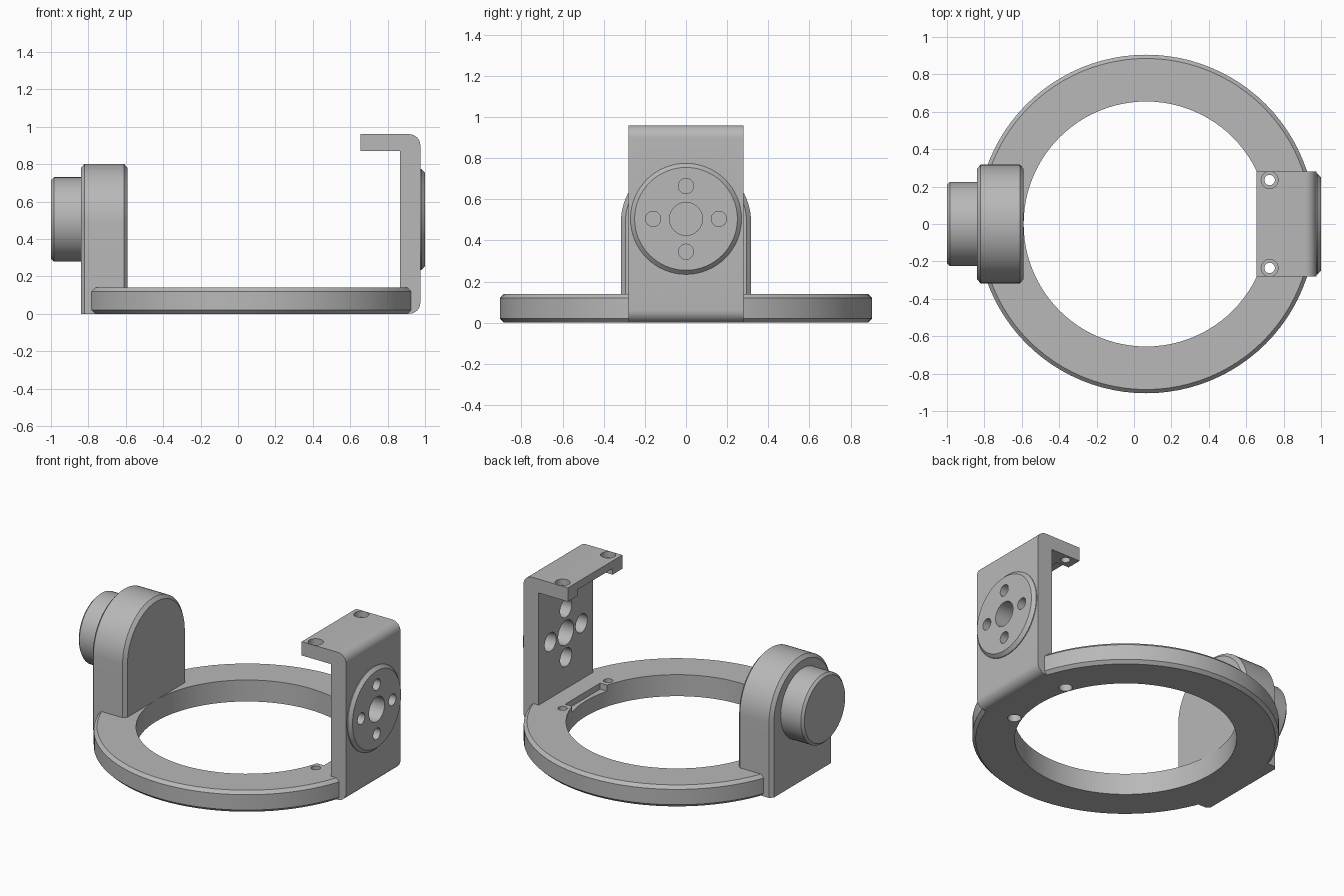
import bpy, bmesh
from math import sin, cos, pi, radians
from mathutils import Vector

old = bpy.data.objects.get("Cube")
if old:
    bpy.data.objects.remove(old, do_unlink=True)

grey = bpy.data.materials.new("plain grey")
grey.use_nodes = True
grey.diffuse_color = (0.48, 0.48, 0.48, 1)
grey.node_tree.nodes["Principled BSDF"].inputs["Base Color"].default_value = grey.diffuse_color

RING_X = 0.065   # ring centre
AXIS_Z = 0.505   # pivot axis height


def loft(name, loops):
    """Solid skinned through matching loops, capped at both ends."""
    bm = bmesh.new()
    rows = [[bm.verts.new(p) for p in loop] for loop in loops]
    n = len(rows[0])
    for a, b in zip(rows, rows[1:]):
        for i in range(n):
            j = (i + 1) % n
            bm.faces.new((a[i], a[j], b[j], b[i]))
    bm.faces.new(rows[0])
    bm.faces.new(rows[-1])
    bmesh.ops.recalc_face_normals(bm, faces=bm.faces)
    mesh = bpy.data.meshes.new(name)
    bm.to_mesh(mesh)
    bm.free()
    mesh.materials.append(grey)
    ob = bpy.data.objects.new(name, mesh)
    bpy.context.collection.objects.link(ob)
    return ob


def lathe(name, axis, centre, profile, sides=48):
    """Turned solid; profile is (radius, position along axis)."""
    loops = []
    for r, t in profile:
        loop = []
        for i in range(sides):
            a = 2 * pi * i / sides
            u, v = centre[0] + r * cos(a), centre[1] + r * sin(a)
            loop.append(Vector((t, u, v) if axis == "x" else (u, v, t)))
        loops.append(loop)
    return loft(name, loops)


def box(name, x, y, z):
    return loft(name, [[(x[0], y[0], h), (x[1], y[0], h), (x[1], y[1], h), (x[0], y[1], h)] for h in z])


def combine(ob, tool, operation="DIFFERENCE"):
    """Apply a boolean and discard its tool."""
    tool.hide_render = True
    mod = ob.modifiers.new("cut", "BOOLEAN")
    mod.operation, mod.solver, mod.object = operation, "EXACT", tool
    bpy.context.view_layer.objects.active = ob
    bpy.ops.object.modifier_apply(modifier=mod.name)
    bpy.data.objects.remove(tool, do_unlink=True)


# Base ring with chamfered outer edges
ring = lathe("base_ring", "z", (RING_X, 0),
             [(0.885, 0), (0.905, 0.02), (0.905, 0.12), (0.885, 0.14)], 96)
combine(ring, lathe("bore", "z", (RING_X, 0), [(0.655, -0.1), (0.655, 0.3)], 96))
combine(ring, box("wall_seat", (0.88, 1.2), (-0.28, 0.28), (-0.1, 0.3)))
combine(ring, box("ring_notch", (0.6, 0.745), (-0.18, 0.18), (0.1, 0.3)))

# Bracket: upright wall with a top flange and rounded outer corners
profile = [(0.865, 0), (0.865, 0.87), (0.655, 0.87), (0.655, 0.96)]
R = 0.06
for cz, start in ((0.96 - R, 90), (R, 0)):
    for i in range(9):
        a = radians(start - 90 * i / 8)
        profile.append((0.975 - R + R * cos(a), cz + R * sin(a)))
bracket = loft("bracket", [[(x, y, z) for x, z in profile] for y in (-0.28, 0.28)])
combine(bracket, box("flange_notch", (0.6, 0.745), (-0.18, 0.18), (0.8, 0.91)))

# Round mounting boss on the outside of the bracket
combine(bracket, lathe("boss", "x", (0, AXIS_Z),
                       [(0.27, 0.93), (0.27, 0.98), (0.25, 1.0)], 64), "UNION")
combine(bracket, lathe("shaft_hole", "x", (0, AXIS_Z), [(0.08, 0.8), (0.08, 1.1)]))
for i in range(4):
    a = i * pi / 2
    combine(bracket, lathe("boss_hole", "x", (0.16 * cos(a), AXIS_Z + 0.16 * sin(a)),
                           [(0.06, 0.8), (0.06, 0.94), (0.037, 0.94), (0.037, 1.1)], 32))

# Counterbored screw holes in the flange and the ring
for side in (-1, 1):
    spot = (0.725, side * 0.235)
    combine(bracket, lathe("flange_hole", "z", spot,
                           [(0.028, 0.8), (0.028, 0.92), (0.045, 0.92), (0.045, 1.1)], 32))
    combine(ring, lathe("ring_hole", "z", spot,
                        [(0.04, -0.1), (0.04, 0.05), (0.028, 0.05), (0.028, 0.3)], 32))


# Arched housing with chamfered front and back edges
def arch(x, r):
    curve = [(x, r * cos(pi * i / 40), 0.485 + r * sin(pi * i / 40)) for i in range(41)]
    return [(x, r, 0)] + curve + [(x, -r, 0)]


housing = loft("arched_housing", [arch(-0.84, 0.295), arch(-0.82, 0.317),
                                  arch(-0.61, 0.317), arch(-0.59, 0.295)])

# Round knob on the back of the housing
knob = lathe("knob", "x", (0, AXIS_Z), [(0.21, -1.0), (0.225, -0.985), (0.225, -0.83)], 64)

# Smooth curved walls, keep edges crisp
bpy.ops.object.select_all(action="DESELECT")
for ob in (ring, bracket, housing, knob):
    ob.select_set(True)
bpy.context.view_layer.objects.active = ring
bpy.ops.object.shade_smooth_by_angle(angle=radians(25))
